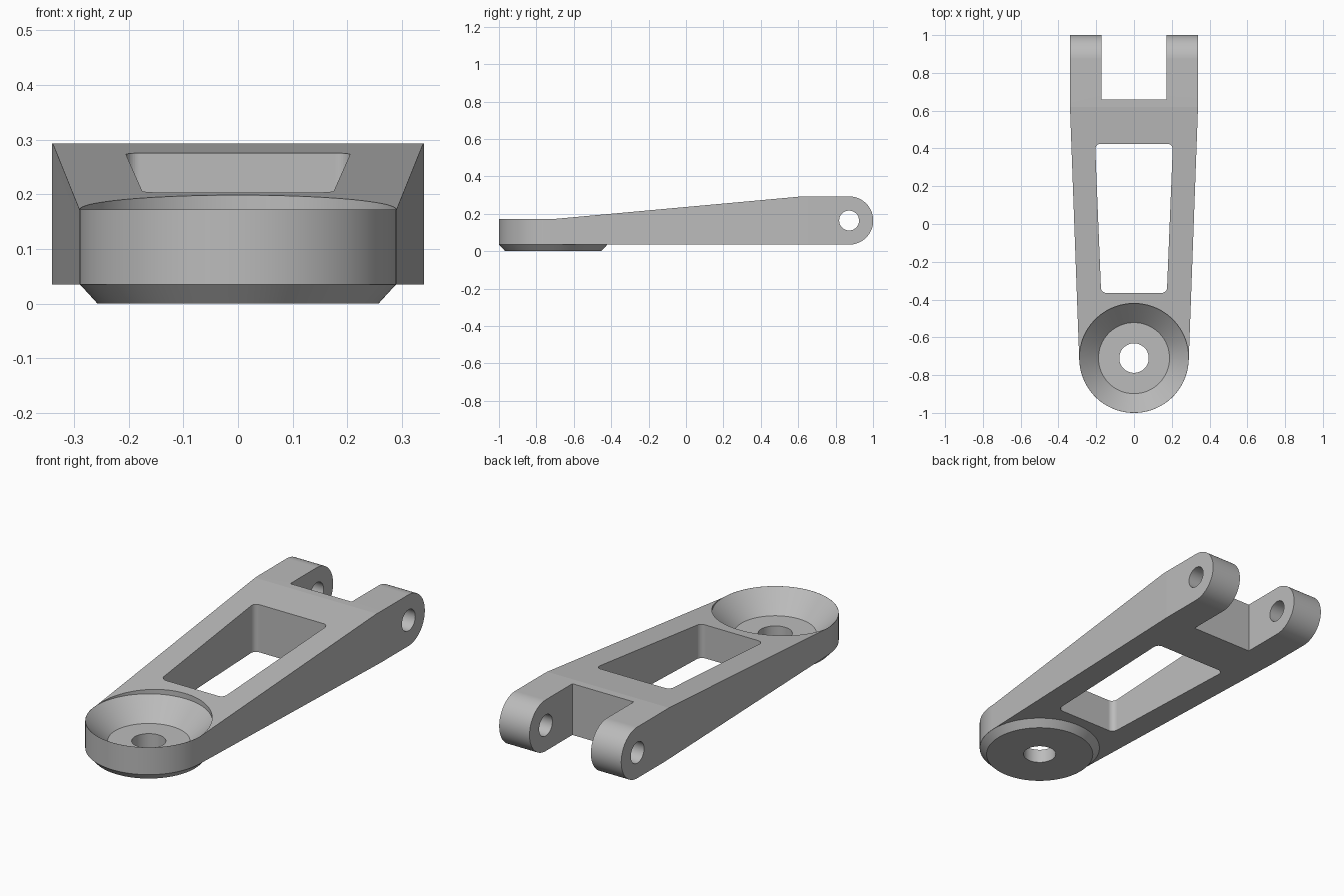
import bpy
import bmesh
from math import sin, cos, pi, radians, atan2
from mathutils import Matrix, Vector

cube = bpy.data.objects.get("Cube")
if cube:
    bpy.data.objects.remove(cube, do_unlink=True)

SEGS = 192                  # sides of a full circle
CUP_Y, CUP_R = -0.71, 0.29  # round end
PIN_Y, PIN_Z = 0.872, 0.164  # fork pin
BOTTOM, RIM, TOP = 0.035, 0.172, 0.293
HALF_W, TAPER_Y = 0.34, 0.65

grey = bpy.data.materials.new("plain grey")
grey.use_nodes = True
grey.diffuse_color = (0.5, 0.5, 0.5, 1)
grey.node_tree.nodes["Principled BSDF"].inputs["Base Color"].default_value = (0.5, 0.5, 0.5, 1)


def finish(name, bm):
    bmesh.ops.recalc_face_normals(bm, faces=bm.faces)
    mesh = bpy.data.meshes.new(name)
    bm.to_mesh(mesh)
    bm.free()
    mesh.materials.append(grey)
    obj = bpy.data.objects.new(name, mesh)
    bpy.context.collection.objects.link(obj)
    return obj


def prism(name, points, move, corner=0):
    """Extrude a closed outline of 3D points, optionally rounding its upright edges."""
    bm = bmesh.new()
    face = bm.faces.new([bm.verts.new(p) for p in points])
    ext = bmesh.ops.extrude_face_region(bm, geom=[face])["geom"]
    bmesh.ops.translate(bm, vec=move, verts=[v for v in ext if isinstance(v, bmesh.types.BMVert)])
    if corner:
        along = Vector(move).normalized()
        edges = [e for e in bm.edges
                 if abs((e.verts[1].co - e.verts[0].co).normalized().dot(along)) > 0.99]
        bmesh.ops.bevel(bm, geom=edges, offset=corner, segments=12, profile=0.5, affect='EDGES')
    return finish(name, bm)


def turned(name, profile):
    """Turn a (radius, height) profile, closed at both ends, about the cup axis."""
    bm = bmesh.new()
    rings = [[bm.verts.new((r * cos(2 * pi * i / SEGS), CUP_Y + r * sin(2 * pi * i / SEGS), z))
              for i in range(SEGS)] for r, z in profile]
    for low, high in zip(rings, rings[1:]):
        for i in range(SEGS):
            j = (i + 1) % SEGS
            bm.faces.new((low[i], low[j], high[j], high[i]))
    bm.faces.new(rings[0])
    bm.faces.new(rings[-1])
    return finish(name, bm)


def combine(target, tool, operation):
    mod = target.modifiers.new(operation.lower(), 'BOOLEAN')
    mod.operation, mod.solver, mod.object = operation, 'EXACT', tool
    bpy.context.view_layer.objects.active = target
    bpy.ops.object.modifier_apply(modifier=mod.name)
    bpy.data.objects.remove(tool, do_unlink=True)


def arc(cy, cz, r, start, end, count):
    return [(cy + r * cos(start + (end - start) * i / count),
             cz + r * sin(start + (end - start) * i / count)) for i in range(count + 1)]


# Arm: plan outline crossed with the side outline
lean = atan2(HALF_W - CUP_R, TAPER_Y - CUP_Y)
plan = arc(0, CUP_Y, CUP_R, -pi - lean * -1, -lean, SEGS // 2)
plan += [(HALF_W, TAPER_Y), (HALF_W, 1.1), (-HALF_W, 1.1), (-HALF_W, TAPER_Y)]
arm = prism("clevis_arm", [(x, y, -0.1) for x, y in plan], (0, 0, 0.6))

side = [(-1.1, RIM), (-1.1, BOTTOM)]
side += arc(PIN_Y, PIN_Z, (TOP - BOTTOM) / 2, -pi / 2, pi / 2, SEGS // 2)
side += [(0.62, TOP), (CUP_Y, RIM)]
combine(arm, prism("side_shape", [(-0.5, y, z) for y, z in side], (1, 0, 0)), 'INTERSECT')

# Chamfered foot under the round end
combine(arm, turned("foot", [(0.257, 0), (0.289, BOTTOM), (0.289, 0.055)]), 'UNION')

# Conical cup and its through hole
combine(arm, turned("cup_recess", [(0.188, 0.07), (0.2893, RIM), (0.2893, 0.5)]), 'DIFFERENCE')
combine(arm, turned("cup_hole", [(0.078, -0.2), (0.078, 0.5)]), 'DIFFERENCE')

# Tapered window with rounded corners
window = [(-0.174, -0.365), (0.174, -0.365), (0.206, 0.424), (-0.206, 0.424)]
combine(arm, prism("window_cut", [(x, y, -0.2) for x, y in window], (0, 0, 0.8), 0.028), 'DIFFERENCE')

# Fork slot
slot = [(-0.171, 0.66), (0.171, 0.66), (0.171, 1.2), (-0.171, 1.2)]
combine(arm, prism("slot_cut", [(x, y, -0.2) for x, y in slot], (0, 0, 0.8)), 'DIFFERENCE')

# Pin hole across the fork
pin = arc(PIN_Y, PIN_Z, 0.053, 0, 2 * pi, SEGS)[:-1]
combine(arm, prism("pin_cut", [(-0.6, y, z) for y, z in pin], (1.2, 0, 0)), 'DIFFERENCE')

# Smooth only the finely divided round surfaces
bpy.ops.object.select_all(action='DESELECT')
arm.select_set(True)
bpy.context.view_layer.objects.active = arm
bpy.ops.object.shade_smooth_by_angle(angle=radians(2.05))
